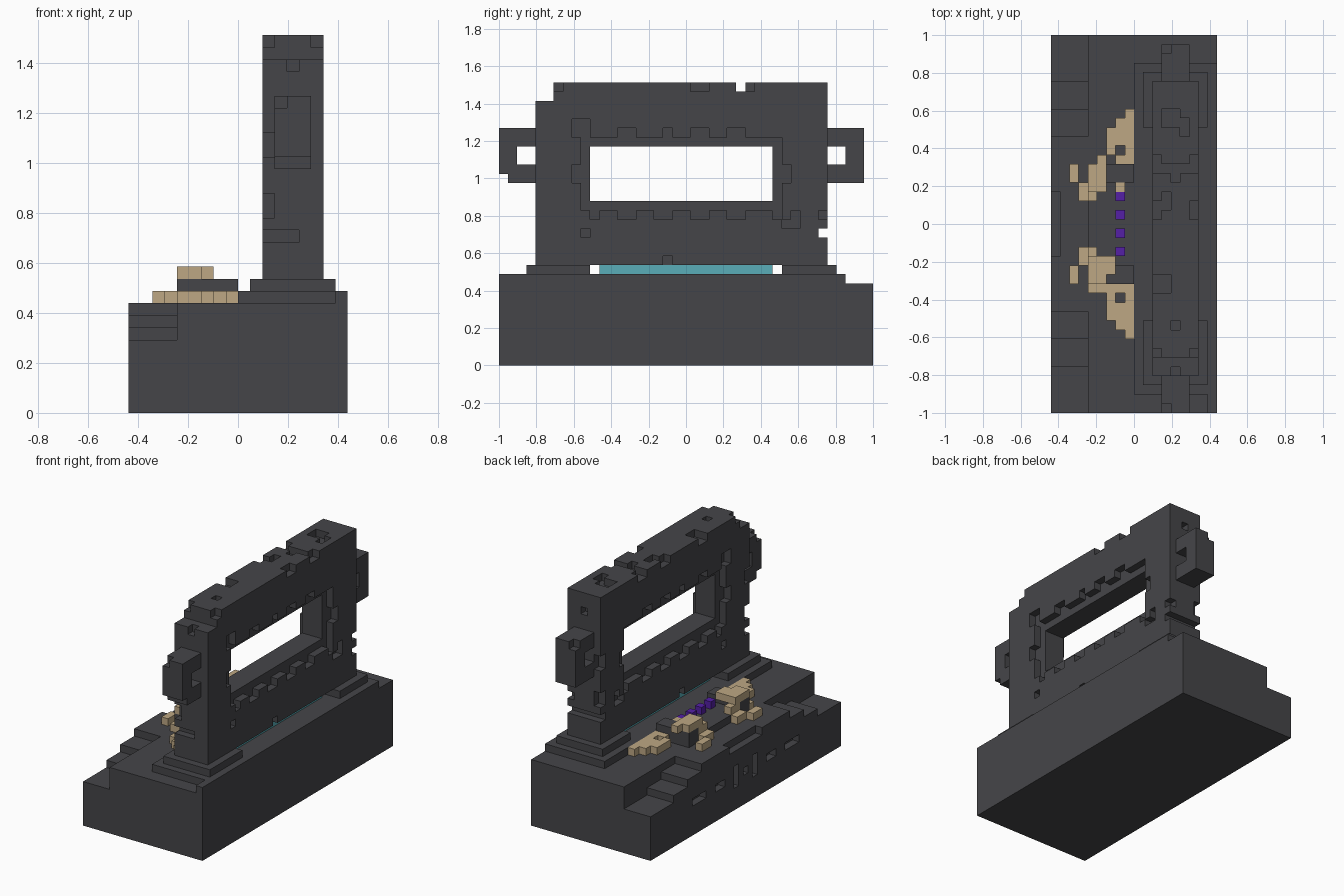
import bpy
import bmesh
from mathutils import Vector

if "Cube" in bpy.data.objects:
    bpy.data.objects.remove(bpy.data.objects["Cube"], do_unlink=True)

LENGTH, WIDTH = 41, 18          # size in blocks
BLOCK = 2 / LENGTH
CENTRE = Vector((WIDTH / 2, LENGTH / 2, 0))


def material(name, colour):
    mat = bpy.data.materials.new(name)
    mat.use_nodes = True
    mat.diffuse_color = (*colour, 1)
    shader = next(n for n in mat.node_tree.nodes if n.type == 'BSDF_PRINCIPLED')
    shader.inputs["Base Color"].default_value = (*colour, 1)
    return mat


stone = material("dark stone", (.06, .06, .066))
bone = material("tan bone", (.51, .39, .23))
violet = material("violet", (.09, .014, .38))
teal = material("teal", (.1, .42, .48))


def box(xs, ys, zs):
    """Set of block cells filling three half-open ranges."""
    return {(x, y, z) for x in range(*xs) for y in range(*ys) for z in range(*zs)}


def mirror_y(cells, total):
    return {(x, total - 1 - y, z) for x, y, z in cells}


def mirror_x(cells, total):
    return {(total - 1 - x, y, z) for x, y, z in cells}


def build(name, cells, mat):
    """Turn cells into a mesh holding only the exposed block sides."""
    bm = bmesh.new()
    corners = {}

    def corner(point):
        key = tuple(round(c) for c in point)
        if key not in corners:
            corners[key] = bm.verts.new((Vector(key) - CENTRE) * BLOCK)
        return corners[key]

    for cell in cells:
        for axis in range(3):
            for side in (0, 1):
                step = Vector((0, 0, 0))
                step[axis] = 1 if side else -1
                if tuple(int(c) for c in Vector(cell) + step) in cells:
                    continue
                u, v = Vector((0, 0, 0)), Vector((0, 0, 0))
                u[(axis + 1) % 3] = 1
                v[(axis + 2) % 3] = 1
                start = Vector(cell)
                start[axis] += side
                ring = [start, start + u, start + u + v, start + v]
                if not side:
                    ring.reverse()
                bm.faces.new([corner(p) for p in ring])
    mesh = bpy.data.meshes.new(name)
    bm.to_mesh(mesh)
    bm.free()
    mesh.materials.append(mat)
    obj = bpy.data.objects.new(name, mesh)
    bpy.context.collection.objects.link(obj)


# Base with stepped ends along its outer edge
base = box((0, WIDTH), (0, LENGTH), (0, 9))
for end, height in ((11, 8), (8, 7), (5, 6)):
    step = box((0, 4), (0, end), (height, 9))
    base -= step | mirror_y(step, LENGTH)
base -= box((0, 1), (17, 24), (8, 9))

# Slots carved in the outer wall
slots = box((0, 1), (9, 12), (4, 5)) | box((0, 1), (14, 16), (4, 5))
slots |= box((0, 1), (18, 19), (3, 6))
base -= slots | mirror_y(slots, LENGTH)
base -= box((0, 1), (20, 21), (4, 5))
build("base", base, stone)

# Pedestal: low slab, back rim and two raised feet
build("pedestal_slab", box((9, 17), (2, 38), (9, 10)), stone)
build("back_rim", box((17, 18), (0, 38), (9, 10)), stone)
for name, span in (("front_foot", (3, 10)), ("rear_foot", (31, 37))):
    build(name, box((10, 17), span, (10, 11)), stone)

# Glowing strip beneath the frame
build("glowing_strip", box((12, 15), (11, 30), (10, 11)), teal)

# Upright frame with a rectangular opening
frame = box((11, 16), (4, 36), (11, 31))
frame -= box((11, 16), (10, 30), (18, 24))
frame -= box((11, 16), (4, 6), (29, 31))
frame -= box((11, 16), (26, 27), (30, 31))
frame -= box((11, 16), (35, 36), (14, 15))

# Rebate and notches cut one block deep into both broad faces
face_cuts = [((9, 31), (17, 25)), ((8, 10), (25, 27)), ((9, 10), (14, 15)),
             ((18, 19), (11, 12)), ((31, 33), (15, 16)), ((32, 33), (16, 17)),
             ((35, 36), (16, 17)), ((8, 9), (20, 22)), ((31, 32), (20, 22)),
             ((6, 7), (30, 31)), ((21, 23), (30, 31)), ((27, 28), (30, 31)),
             ((18, 19), (25, 26)), ((10, 11), (16, 17)), ((30, 31), (16, 17)),
             ((17, 19), (16, 17))]
for start in (13, 21, 25):
    face_cuts += [((start, start + 2), (25, 26)), ((start, start + 2), (16, 17))]
for ys, zs in face_cuts:
    cut = box((15, 16), ys, zs)
    frame -= cut | mirror_x(cut, 27)

# Notches in the narrow ends
for xs, zs in (((13, 14), (28, 29)), ((11, 12), (21, 23)),
               ((11, 12), (16, 18)), ((11, 14), (14, 15))):
    cut = box(xs, (4, 5), zs)
    frame -= cut | mirror_y(cut, 40)

# Shallow pits along the top
for xs, ys in (((13, 14), (9, 10)), ((13, 14), (25, 26)), ((12, 14), (31, 33)),
               ((14, 15), (30, 32)), ((12, 13), (22, 24)), ((11, 13), (13, 15))):
    frame -= box(xs, ys, (30, 31))
build("frame", frame, stone)

# Looped handles at the two ends
handle = box((12, 15), (0, 4), (20, 26)) - box((12, 15), (2, 4), (22, 24))
handle -= box((12, 13), (0, 1), (25, 26))
build("rear_handle", mirror_y(handle, 40), stone)
build("front_handle", handle - box((12, 15), (0, 1), (20, 21)), stone)

# Altar plate with a raised ledge at each end
build("altar_plate", box((4, 9), (14, 27), (9, 10)), stone)
ledge = box((4, 9), (14, 16), (10, 11))
build("front_ledge", ledge, stone)
build("rear_ledge", mirror_y(ledge, LENGTH), stone)

# Scattered bones on the floor
floor = (9, 10)
bones = box((8, 9), (8, 14), floor) | box((7, 8), (9, 14), floor)
bones |= box((6, 7), (10, 13), floor) | box((2, 3), (14, 16), floor)
bones |= box((3, 4), (16, 18), floor)
bones -= box((7, 8), (12, 13), floor)
build("front_bones", bones | box((4, 7), (13, 14), floor), bone)
build("rear_bones", mirror_y(bones, LENGTH), bone)

# Bones lying on top of the ledges
high = (11, 12)
pile = box((4, 6), (14, 17), high)
build("front_bone_pile", pile | box((6, 7), (15, 17), high), bone)
build("rear_bone_pile", mirror_y(pile, LENGTH) | box((5, 6), (26, 28), high), bone)
low = box((4, 5), (16, 18), (10, 11))
build("low_bones", low | mirror_y(low, LENGTH) | box((7, 8), (24, 25), (10, 11)), bone)

# Row of violet gems
for number, y in enumerate((17, 19, 21, 23)):
    build(f"gem_{number}", box((7, 8), (y, y + 1), (10, 11)), violet)
